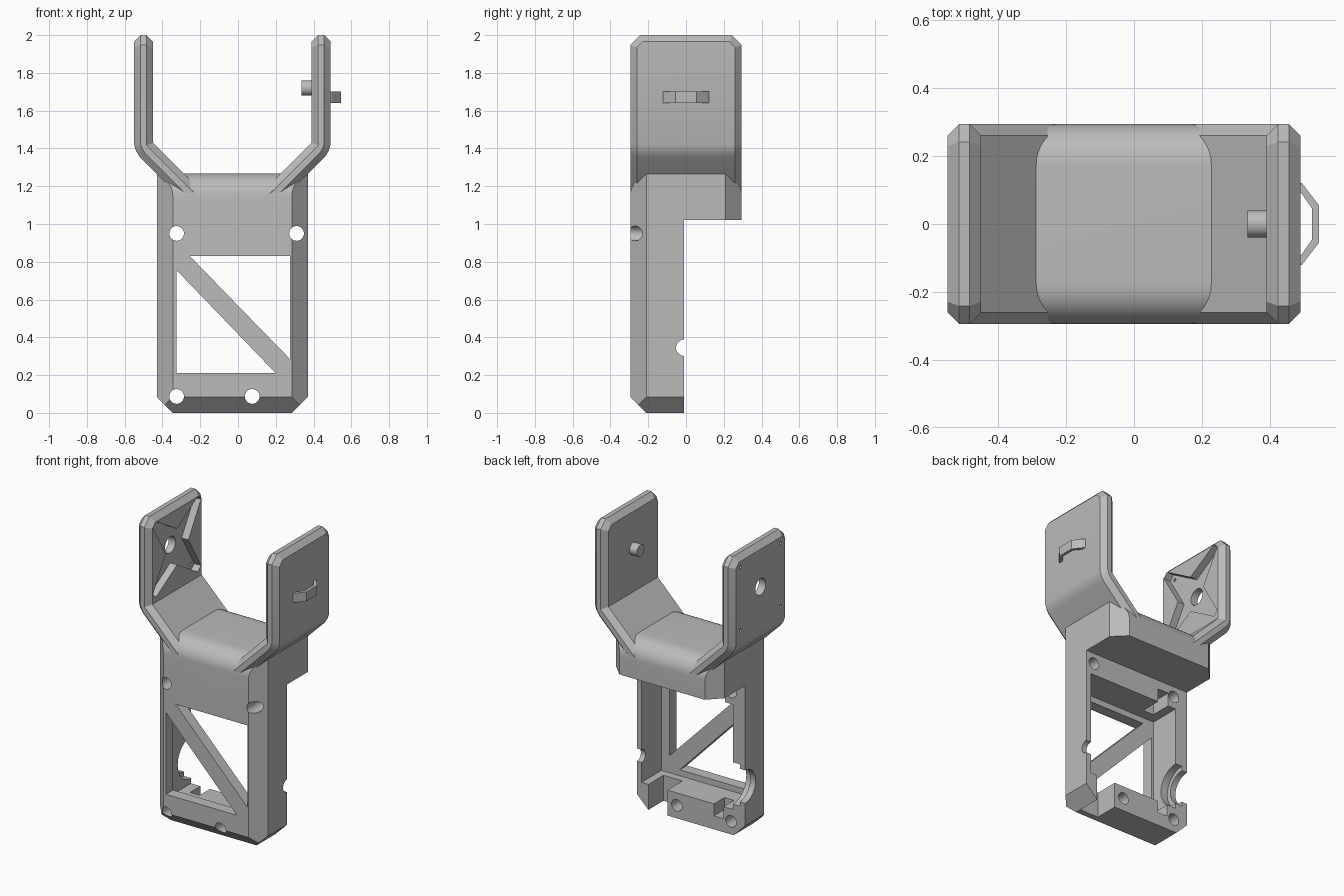
import bpy, bmesh, math

old = bpy.data.objects.get("Cube")
if old:
    bpy.data.objects.remove(old, do_unlink=True)

grey = bpy.data.materials.new("plain_grey")
grey.use_nodes = True
tone = (0.5, 0.5, 0.5, 1)
grey.diffuse_color = tone
grey.node_tree.nodes["Principled BSDF"].inputs["Base Color"].default_value = tone

CX = -0.03      # middle of the body
W = 0.4         # half width of the body
D = 0.295       # half depth
C = 0.085       # body chamfer
BACK = -0.01    # rear face of the lower body
TOP = 1.268
PIVOT = 1.715   # height of the pivot on the arms


def place(axis, a, b, t):
    return {"x": (t, a, b), "y": (a, t, b), "z": (a, b, t)}[axis]


def prism(name, pts, axis, lo, hi):
    """Extrude a 2D outline along an axis."""
    bm = bmesh.new()
    ends = [[bm.verts.new(place(axis, a, b, t)) for a, b in pts] for t in (lo, hi)]
    n = len(pts)
    bm.faces.new(ends[0])
    bm.faces.new(ends[1])
    for i in range(n):
        j = (i + 1) % n
        bm.faces.new((ends[0][i], ends[0][j], ends[1][j], ends[1][i]))
    bmesh.ops.recalc_face_normals(bm, faces=bm.faces)
    mesh = bpy.data.meshes.new(name)
    bm.to_mesh(mesh)
    bm.free()
    mesh.materials.append(grey)
    obj = bpy.data.objects.new(name, mesh)
    bpy.context.collection.objects.link(obj)
    return obj


def box(x0, x1, y0, y1, z0, z1):
    return prism("cutter", [(x0, y0), (x1, y0), (x1, y1), (x0, y1)], "z", z0, z1)


def arc(a, b, r, start, end, n):
    angles = [math.radians(start + (end - start) * i / n) for i in range(n + 1)]
    return [(a + r * math.cos(t), b + r * math.sin(t)) for t in angles]


def rod(name, a, b, r, axis, lo, hi, n=32):
    return prism(name, arc(a, b, r, 0, 360, n)[:-1], axis, lo, hi)


def combine(obj, tool, mode="DIFFERENCE"):
    mod = obj.modifiers.new("cut", "BOOLEAN")
    mod.operation = mode
    mod.solver = "EXACT"
    mod.object = tool
    bpy.context.view_layer.objects.active = obj
    bpy.ops.object.modifier_apply(modifier=mod.name)
    bpy.data.objects.remove(tool, do_unlink=True)


def smooth(obj):
    bpy.ops.object.select_all(action="DESELECT")
    obj.select_set(True)
    bpy.context.view_layer.objects.active = obj
    bpy.ops.object.shade_smooth_by_angle(angle=math.radians(30))


# Body: three silhouettes intersected
R = 0.12
side = [(-D, C), (-D + C, 0), (BACK, 0), (BACK, 1.02), (D, 1.02)]
side += arc(D - R, TOP - R, R, 0, 90, 10) + arc(-D + R, TOP - R, R, 90, 180, 10)
body = prism("body", side, "x", CX - W, CX + W)
left, right = CX - W, CX + W
combine(body, prism("cutter", [(left + C, 0), (right - C, 0), (right, C), (right, 2),
                               (left, 2), (left, C)], "y", -1, 1), "INTERSECT")
combine(body, prism("cutter", [(left + C, -D), (right - C, -D), (right, -D + C),
                               (right, D - C), (right - C, D), (left + C, D),
                               (left, D - C), (left, -D + C)], "z", -1, 2), "INTERSECT")

# Rear cavity, cable slot and clearance notches
for bounds in [(-0.34, 0.335, -0.22, 0.1, 0.17, 0.87),
               (0.145, 0.285, -0.17, 0.1, -0.1, 0.3),
               (-0.28, -0.2, -0.15, 0.1, 0.8, 0.96),
               (-0.27, -0.2, -0.12, 0.1, 0.09, 0.3)]:
    combine(body, box(*bounds))

# Two triangular windows leave a diagonal brace
for tri in [[(-0.325, 0.755), (-0.325, 0.21), (0.2, 0.21)],
            [(-0.255, 0.83), (0.275, 0.83), (0.275, 0.285)]]:
    combine(body, prism("cutter", tri, "y", -0.5, -0.1))

# Screw holes
for x, z in [(-0.325, 0.95), (0.31, 0.95), (-0.325, 0.087), (0.075, 0.087)]:
    combine(body, rod("cutter", x, z, 0.039, "y", -0.5, 0.2))

# Round notches in the side walls
for r, lo, hi in [(0.043, 0.2, 0.6), (0.11, -0.6, -0.3), (0.14, -0.39, -0.3)]:
    combine(body, rod("cutter", BACK, 0.345, r, "x", lo, hi))
smooth(body)


def arm(name, s):
    """Upright plate with a bent foot; s is the side."""
    outline = [(0.52, 2), (0.52, 1.42), (0.51, 1.387), (0.49, 1.355), (0.235, 1.1),
               (0.09, 1.1), (0.42, 1.43), (0.42, 2)]
    obj = prism(name, [(CX + s * d, z) for d, z in outline], "y", -D + 0.001, D - 0.001)
    bm = bmesh.new()
    bm.from_mesh(obj.data)
    corners = [e for e in bm.edges if all(v.co.z > 1.99 for v in e.verts)
               and abs(e.verts[0].co.y - e.verts[1].co.y) < 0.01]
    bmesh.ops.bevel(bm, geom=corners, offset=0.052, segments=1, affect="EDGES")
    bm.normal_update()
    rims = [e for e in bm.edges if e.calc_face_angle(0) > math.radians(50)]
    bmesh.ops.bevel(bm, geom=rims, offset=0.034, segments=1, affect="EDGES")
    bmesh.ops.recalc_face_normals(bm, faces=bm.faces)
    bm.to_mesh(obj.data)
    bm.free()
    return obj


# Right arm: star pocket on the inside, pivot hole and four pin holes
right_arm = arm("right_arm", -1)
star = []
for i in range(4):
    t = math.radians(90 * i)
    for radius, turn in [(0.12, 0), (0.335, 0.72), (0.335, 0.85)]:
        star.append((radius * math.cos(t + turn), PIVOT + radius * math.sin(t + turn)))
combine(right_arm, prism("cutter", star, "x", -0.5, -0.3))
combine(right_arm, rod("cutter", 0, PIVOT, 0.055, "x", -0.7, -0.3))
for y in (-0.21, 0.21):
    for dz in (-0.21, 0.21):
        combine(right_arm, rod("cutter", y, PIVOT + dz, 0.011, "x", -0.7, -0.3, 12))
smooth(right_arm)

# Left arm with pivot peg and cable loop
left_arm = arm("left_arm", 1)
smooth(left_arm)
smooth(rod("pivot_peg", 0, PIVOT + 0.005, 0.04, "x", 0.335, 0.42))
loop = [(0.48, 0.125), (0.495, 0.12), (0.545, 0.055), (0.545, -0.055), (0.495, -0.12),
        (0.48, -0.125), (0.48, -0.1), (0.49, -0.095), (0.525, -0.045), (0.525, 0.045),
        (0.49, 0.095), (0.48, 0.1)]
prism("cable_loop", loop, "z", 1.64, 1.702)
